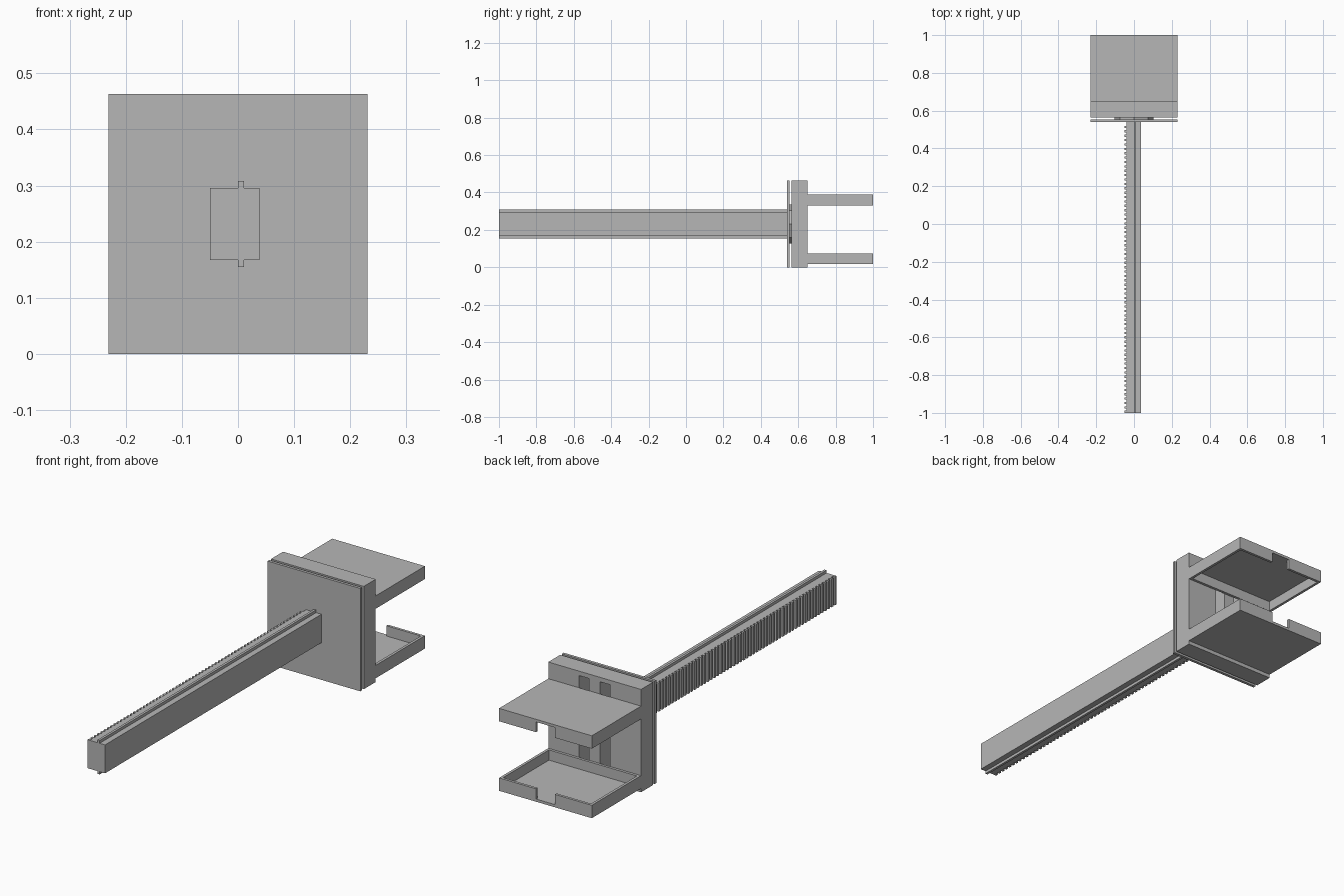
import bpy
import bmesh
from math import cos, sin, pi
from mathutils import Vector

cube = bpy.data.objects.get("Cube")
if cube:
    bpy.data.objects.remove(cube, do_unlink=True)

grey = bpy.data.materials.new("plain grey")
grey.use_nodes = True
GREY = (0.47, 0.47, 0.47, 1)
grey.diffuse_color = GREY
grey.node_tree.nodes["Principled BSDF"].inputs["Base Color"].default_value = GREY


def prism(name, outline, start, end, axis):
    """Extrude a 2D outline along y (outline in x, z) or z (outline in x, y)."""
    def place(a, b, c):
        return (a, c, b) if axis == "y" else (a, b, c)
    bm = bmesh.new()
    face = bm.faces.new([bm.verts.new(place(a, b, start)) for a, b in outline])
    new = bmesh.ops.extrude_face_region(bm, geom=[face])["geom"]
    shift = Vector(place(0, 0, end - start))
    bmesh.ops.translate(bm, vec=shift, verts=[v for v in new if isinstance(v, bmesh.types.BMVert)])
    bmesh.ops.recalc_face_normals(bm, faces=bm.faces)
    mesh = bpy.data.meshes.new(name)
    bm.to_mesh(mesh)
    bm.free()
    mesh.materials.append(grey)
    obj = bpy.data.objects.new(name, mesh)
    bpy.context.collection.objects.link(obj)
    return obj


def rect(x0, x1, b0, b1):
    return [(x0, b0), (x1, b0), (x1, b1), (x0, b1)]


def cut(target, cutter):
    """Subtract the cutter and discard it."""
    mod = target.modifiers.new("cut", "BOOLEAN")
    mod.operation = "DIFFERENCE"
    mod.solver = "EXACT"
    mod.object = cutter
    bpy.context.view_layer.objects.active = target
    bpy.ops.object.modifier_apply(modifier=mod.name)
    bpy.data.objects.remove(cutter, do_unlink=True)


HALF = 0.231
HEIGHT = 0.463
MID = HEIGHT / 2
PLATE = 0.54        # front of the thin plate
PLATE_END = 0.553
BACK = 0.565        # front of the thick plate
BACK_END = 0.65
WALL = 0.012

# Rack bar with a guide ridge above and below
half_bar, half_ridge = 0.064, 0.0765
bar_left, bar_right, ridge = -0.039, 0.038, 0.011
upper = [(bar_right, half_bar), (ridge, half_bar), (ridge, half_ridge),
         (0, half_ridge), (0, half_bar), (bar_left, half_bar)]
outline = [(x, MID + h) for x, h in upper] + [(x, MID - h) for x, h in reversed(upper)]
prism("rack_bar", outline, -1, PLATE, "y")

# Row of square teeth along the right side of the bar
pitch = 0.0232
teeth = [(bar_left, -1)]
y = -1
while y + pitch / 2 < PLATE:
    teeth += [(-0.05, y), (-0.05, y + pitch / 2),
              (bar_left, y + pitch / 2), (bar_left, y + pitch)]
    y += pitch
root = bar_left + 0.004
teeth = [(root, -1)] + teeth[:-1] + [(root, teeth[-2][1])]
prism("rack_teeth", teeth, MID - half_bar, MID + half_bar, "z")

# Thin plate and the octagonal spacer behind it
prism("front_plate", rect(-HALF, HALF, 0, HEIGHT), PLATE, PLATE_END, "y")
octagon = [(0.103 * cos(i * pi / 4), MID + 0.103 * sin(i * pi / 4)) for i in range(8)]
prism("octagonal_spacer", octagon, PLATE_END, BACK, "y")

# Thick plate with two upright slots
back_plate = prism("back_plate", rect(-HALF, HALF, 0, HEIGHT), BACK, BACK_END, "y")
for side in (-1, 1):
    x0, x1 = sorted((side * 0.027, side * 0.077))
    cut(back_plate, prism("slot_cutter", rect(x0, x1, 0.02, HEIGHT - 0.02),
                          BACK - 0.05, BACK_END + 0.05, "y"))


def tray(name, z0, z1, floor_at_top):
    """Shallow tray: a thin floor and a rim with a gap at the back."""
    gap, inner = 0.047, HALF - WALL
    y0, y1 = BACK_END, 1
    floor = (z1 - WALL, z1) if floor_at_top else (z0, z0 + WALL)
    walls = (z0, floor[0]) if floor_at_top else (floor[1], z1)
    prism(name + "_floor", rect(-HALF, HALF, y0, y1), *floor, "z")
    half = [(gap, y1), (HALF, y1), (HALF, y0)]
    half_in = [(inner, y0 + WALL), (inner, y1 - WALL), (gap, y1 - WALL)]
    rim = half + [(-x, y) for x, y in reversed(half)]
    rim += [(-x, y) for x, y in reversed(half_in)] + half_in
    prism(name + "_rim", rim, *walls, "z")


# Two facing trays: the lower opens upward, the upper opens downward
tray("lower_tray", 0.017, 0.075, False)
tray("upper_tray", 0.33, 0.388, True)
